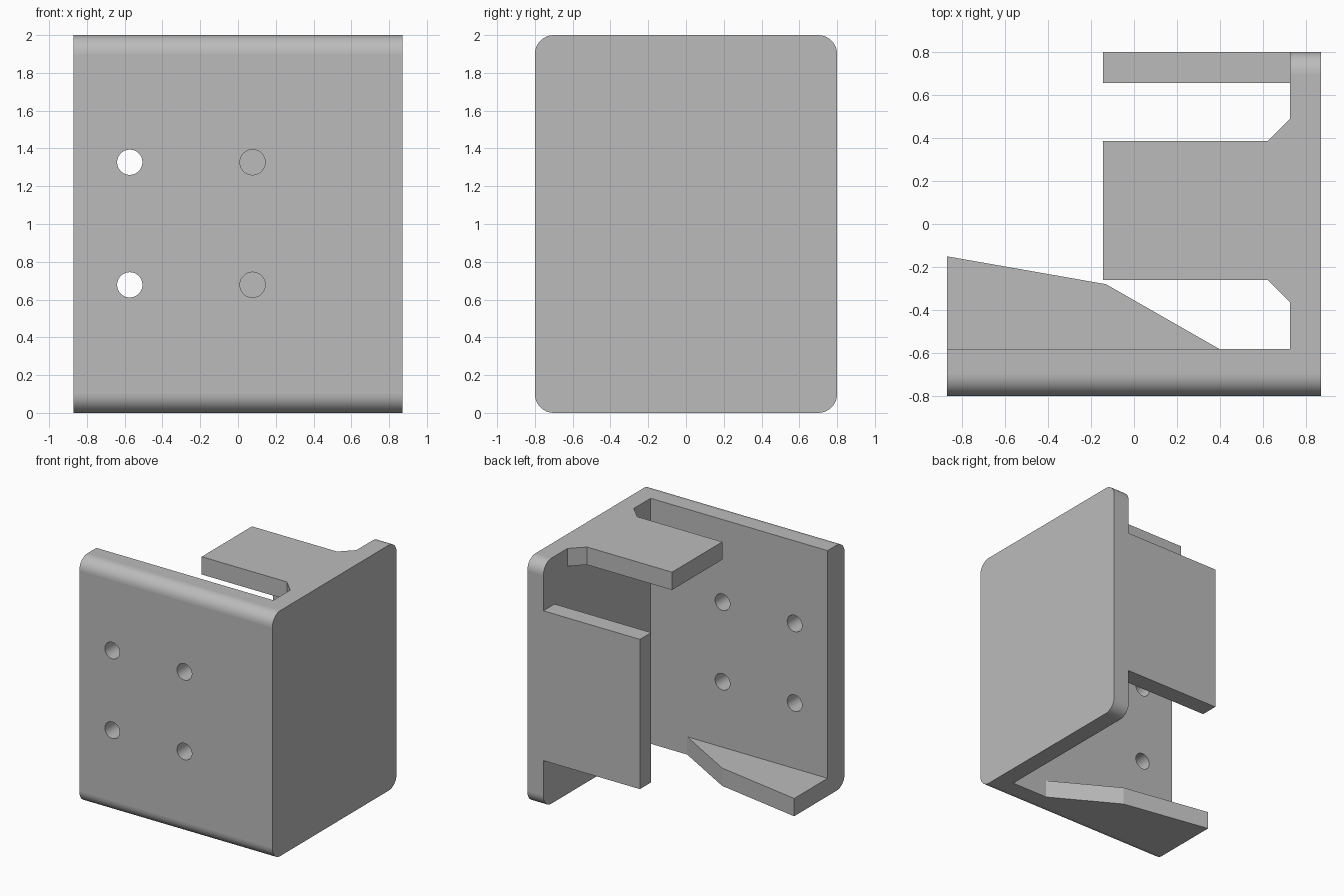
import bpy, bmesh, math
from mathutils import Matrix, Vector

if "Cube" in bpy.data.objects:
    bpy.data.objects.remove(bpy.data.objects["Cube"], do_unlink=True)

W, D, H = 0.87, 0.8, 2.0      # half width, half depth, height
T = 0.145                     # sheet thickness
INNER_X = W - T               # inner face of the side plate
INNER_Y = -0.58               # inner face of the front plate
LAP = 0.06                    # overlap of flanges into the body

steel = bpy.data.materials.new("grey metal")
steel.use_nodes = True
steel.diffuse_color = (0.5, 0.5, 0.5, 1)
steel.node_tree.nodes["Principled BSDF"].inputs["Base Color"].default_value = (0.5, 0.5, 0.5, 1)


def prism(name, points, direction):
    """Extrude a closed planar outline along a direction."""
    bm = bmesh.new()
    face = bm.faces.new([bm.verts.new(p) for p in points])
    grown = bmesh.ops.extrude_face_region(bm, geom=[face])["geom"]
    bmesh.ops.translate(bm, vec=Vector(direction),
                        verts=[g for g in grown if isinstance(g, bmesh.types.BMVert)])
    bmesh.ops.recalc_face_normals(bm, faces=bm.faces)
    return finish(name, bm)


def finish(name, bm):
    mesh = bpy.data.meshes.new(name)
    bm.to_mesh(mesh)
    bm.free()
    mesh.materials.append(steel)
    obj = bpy.data.objects.new(name, mesh)
    bpy.context.collection.objects.link(obj)
    return obj


def box(name, low, high):
    (x0, y0, z0), (x1, y1, z1) = low, high
    outline = [(x0, y0, z0), (x1, y0, z0), (x1, y1, z0), (x0, y1, z0)]
    return prism(name, outline, (0, 0, z1 - z0))


def combine(target, tool, operation):
    """Apply a boolean and remove the tool."""
    mod = target.modifiers.new(tool.name, "BOOLEAN")
    mod.operation, mod.object, mod.solver = operation, tool, "EXACT"
    bpy.context.view_layer.objects.active = target
    bpy.ops.object.modifier_apply(modifier=mod.name)
    bpy.data.objects.remove(tool, do_unlink=True)


# Body: rounded side outline swept across the width
R, STEPS = 0.1, 10
corners = [(D - R, H - R), (R - D, H - R), (R - D, R), (D - R, R)]
outline = []
for i, (cy, cz) in enumerate(corners):
    for s in range(STEPS + 1):
        a = (i + s / STEPS) * math.pi / 2
        outline.append((-W, cy + R * math.cos(a), cz + R * math.sin(a)))
bracket = prism("bracket", outline, (2 * W, 0, 0))

# Clear the inside, leaving a front plate and a side plate
combine(bracket, box("clearance", (-1.2, INNER_Y, -0.2), (INNER_X, 1.2, H + 0.2)), "DIFFERENCE")

# Screw holes through the front plate
for x in (-0.573, 0.077):
    for z in (0.678, 1.327):
        bm = bmesh.new()
        place = Matrix.Translation((x, -0.7, z)) @ Matrix.Rotation(math.pi / 2, 4, "X")
        bmesh.ops.create_cone(bm, cap_ends=True, segments=36, radius1=0.067,
                              radius2=0.067, depth=0.5, matrix=place)
        combine(bracket, finish("hole", bm), "DIFFERENCE")

# Top tab with flared root
near, far, flare, tip = -0.26, 0.387, 0.103, -0.145
tab = [(INNER_X + LAP, near - flare), (INNER_X, near - flare), (INNER_X - flare, near),
       (tip, near), (tip, far), (INNER_X - flare, far), (INNER_X, far + flare),
       (INNER_X + LAP, far + flare)]
combine(bracket, prism("top_tab", [(x, y, H - T) for x, y in tab], (0, 0, T)), "UNION")

# Back tab
combine(bracket, box("back_tab", (tip, D - T, 0.39), (INNER_X + LAP, D, 1.61)), "UNION")

# Tapered bottom tab
taper = [(-W, INNER_Y - LAP), (0.395, INNER_Y - LAP), (0.395, INNER_Y),
         (-0.13, -0.28), (-W, -0.15)]
combine(bracket, prism("bottom_tab", [(x, y, 0) for x, y in taper], (0, 0, T)), "UNION")

# Merge flush faces, then smooth only the rounded areas
bm = bmesh.new()
bm.from_mesh(bracket.data)
bmesh.ops.remove_doubles(bm, verts=bm.verts, dist=0.0001)
bmesh.ops.dissolve_limit(bm, angle_limit=math.radians(0.5), verts=bm.verts, edges=bm.edges)
bm.to_mesh(bracket.data)
bm.free()
bpy.ops.object.select_all(action="DESELECT")
bracket.select_set(True)
bpy.context.view_layer.objects.active = bracket
bpy.ops.object.shade_smooth_by_angle(angle=math.radians(15))
for poly in bracket.data.polygons:
    if max(abs(c) for c in poly.normal) > 0.9999:
        poly.use_smooth = False
